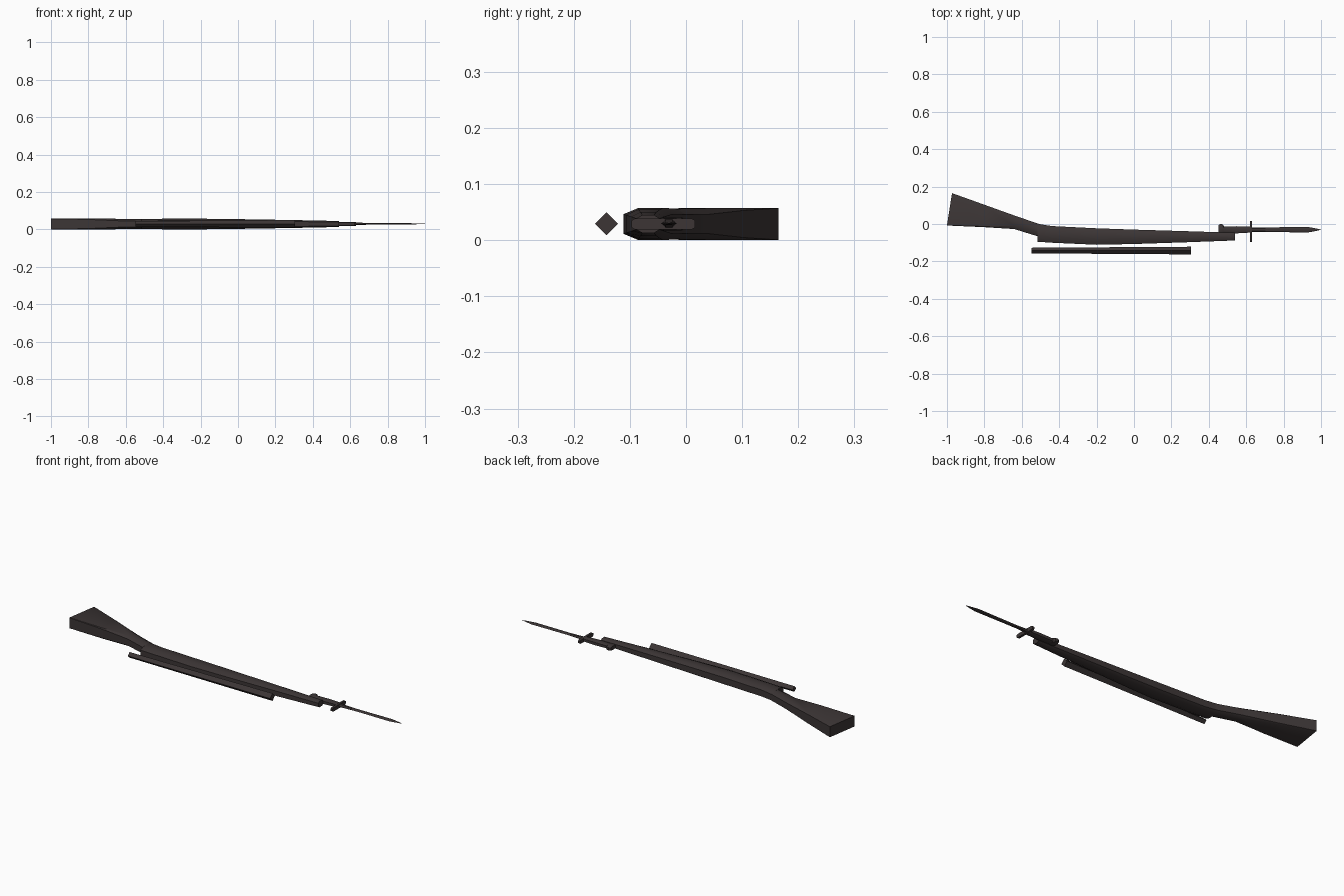
import bpy, bmesh, math

ZC = 0.029  # height of the mirror plane of the rifle lying on its side

mat = bpy.data.materials.new("dark walnut")
mat.diffuse_color = (0.045, 0.036, 0.036, 1)


def loft(name, rings, angle=35):
    """Skin closed rings of points and cap both ends."""
    bm = bmesh.new()
    vs = [[bm.verts.new(p) for p in r] for r in rings]
    n = len(vs[0])
    for a, b in zip(vs, vs[1:]):
        for i in range(n):
            j = (i + 1) % n
            bm.faces.new((a[i], a[j], b[j], b[i]))
    bm.faces.new(vs[0])
    bm.faces.new(vs[-1])
    bmesh.ops.remove_doubles(bm, verts=bm.verts, dist=1e-5)
    bmesh.ops.recalc_face_normals(bm, faces=bm.faces)
    me = bpy.data.meshes.new(name)
    bm.to_mesh(me)
    bm.free()
    me.materials.append(mat)
    ob = bpy.data.objects.new(name, me)
    bpy.context.collection.objects.link(ob)
    bpy.context.view_layer.objects.active = ob
    ob.select_set(True)
    bpy.ops.object.shade_smooth_by_angle(angle=math.radians(angle))
    ob.select_set(False)
    return ob


def octagon(xt, yt, xb, yb, hz, ct=0.0, cb=0.0, k=0.62):
    """Chamfered ring: top point, bottom point, half thickness, chamfer depths."""
    def pt(d, z):  # d = distance down from the top edge
        t = d / (yt - yb)
        return (xt + (xb - xt) * t, yt - d, ZC + z)
    h = yt - yb
    kt = k if ct else 1
    kb = k if cb else 1
    half = [(0, hz * kt), (ct, hz), (h - cb, hz), (h, hz * kb)]
    return [pt(d, z) for d, z in half] + [pt(d, -z) for d, z in reversed(half)]


def straight(x, yt, yb, hz, ct=0.0, cb=0.0, k=0.62):
    return octagon(x, yt, x, yb, hz, ct, cb, k)


# butt and wrist
loft("stock", [
    octagon(-0.973, 0.165, -1.0, -0.008, 0.0285, 0.001, 0.001, 0.99),
    octagon(-0.80, 0.103, -0.80, -0.017, 0.0285, 0.006, 0.004, 0.85),
    octagon(-0.63, 0.042, -0.64, -0.027, 0.028, 0.016, 0.016),
    octagon(-0.51, 0.001, -0.54, -0.058, 0.027, 0.018, 0.018),
    octagon(-0.46, -0.01, -0.48, -0.075, 0.026, 0.018, 0.018),
])

# fore-end
loft("forestock", [
    straight(-0.515, 0.001, -0.095, 0.027, 0.018, 0.022),
    straight(-0.44, -0.011, -0.1, 0.028, 0.018, 0.024),
    straight(-0.20, -0.023, -0.111, 0.0285, 0.018, 0.026),
    straight(0.0, -0.030, -0.107, 0.026, 0.016, 0.022),
    straight(0.30, -0.039, -0.097, 0.021, 0.014, 0.016),
    straight(0.54, -0.047, -0.088, 0.016, 0.010, 0.010),
])


# barrel: square bar turned on edge, thinner at the muzzle
def diamond(x, r):
    return [(x, -0.142 + r * math.cos(a * math.pi / 2),
             0.0295 + r * math.sin(a * math.pi / 2)) for a in range(4)]


loft("barrel", [diamond(-0.547, 0.015), diamond(0.305, 0.0205)])

# bayonet grip with pommel
loft("bayonet_grip", [
    straight(0.452, -0.006, -0.047, 0.010, 0.008, 0.008),
    straight(0.462, 0.0, -0.051, 0.012, 0.008, 0.008),
    straight(0.475, -0.002, -0.051, 0.012, 0.008, 0.008),
    straight(0.482, -0.013, -0.047, 0.011, 0.008, 0.008),
    straight(0.55, -0.012, -0.050, 0.012, 0.008, 0.008),
    straight(0.622, -0.014, -0.046, 0.011, 0.008, 0.008),
])

# crossguard
loft("crossguard", [
    straight(0.62, 0.016, -0.097, 0.010, 0.006, 0.006),
    straight(0.632, 0.016, -0.097, 0.010, 0.006, 0.006),
])


# blade: flattened diamond section tapering to a point
def blade(x, yt, yb, hz):
    m = (yt + yb) / 2
    q = (yt - yb) / 4
    return [(x, yt, ZC + 0.001), (x, m + q, ZC + 0.001 + hz),
            (x, m - q, ZC + 0.001 + hz), (x, yb, ZC + 0.001),
            (x, m - q, ZC + 0.001 - hz), (x, m + q, ZC + 0.001 - hz)]


loft("blade", [
    blade(0.63, -0.018, -0.043, 0.007),
    blade(0.71, -0.018, -0.043, 0.004),
    blade(0.93, -0.016, -0.045, 0.003),
    blade(0.965, -0.022, -0.039, 0.002),
    blade(0.9998, -0.030, -0.031, 0.0005),
], 25)
